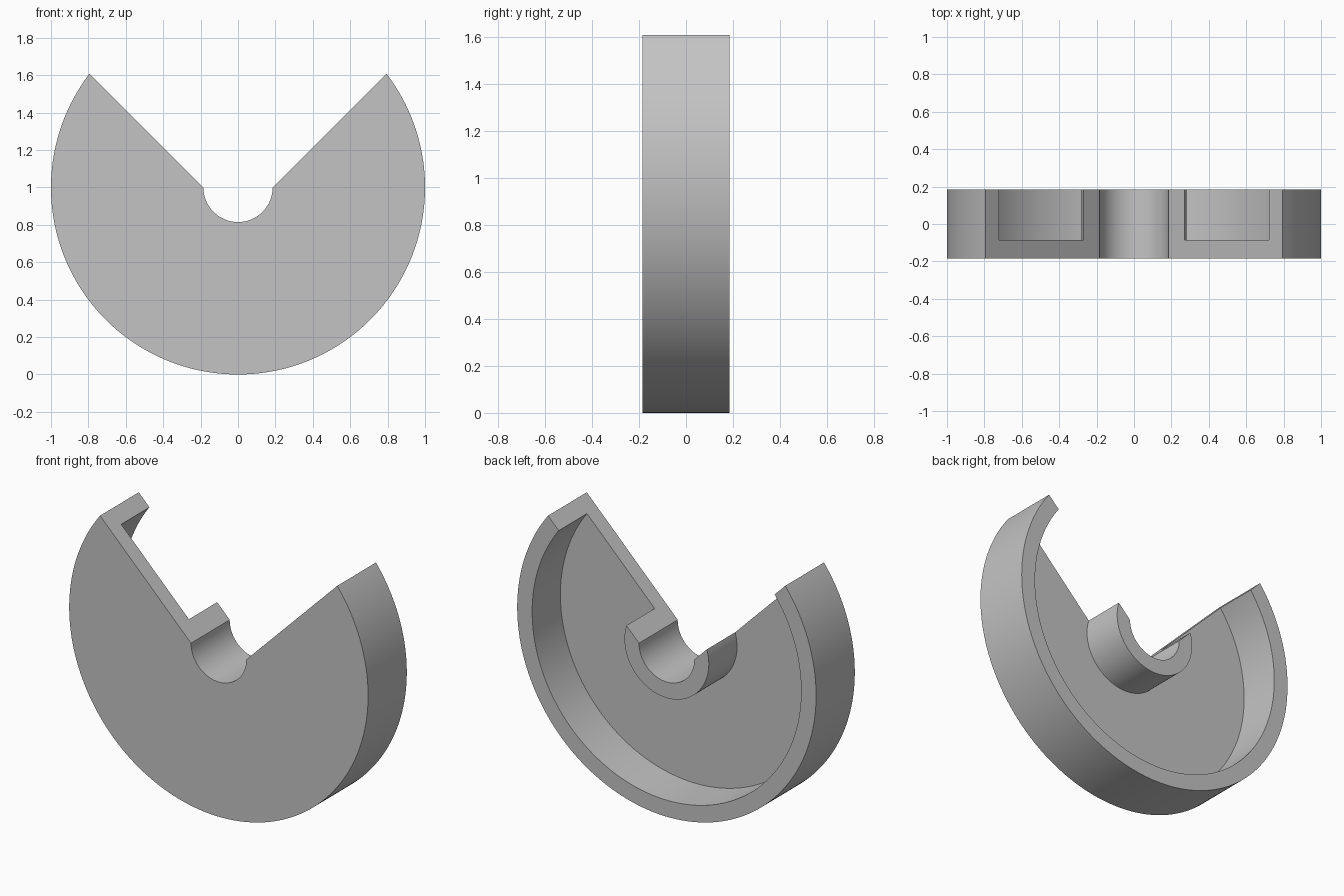
import bpy, bmesh
from math import radians
from mathutils import Vector

cube = bpy.data.objects.get("Cube")
if cube:
    bpy.data.objects.remove(cube, do_unlink=True)

BORE, HUB, RIM, OUTER = 0.185, 0.282, 0.90, 1.0
FRONT, FLOOR, BACK = -0.185, -0.085, 0.185
centre = Vector((0, 0, 1))

# Wheel cross-section: (radius, y) of web, hub and rim
section = [(BORE, FRONT), (OUTER, FRONT), (OUTER, BACK), (RIM, BACK),
           (RIM, FLOOR), (HUB, FLOOR), (HUB, BACK), (BORE, BACK)]

bm = bmesh.new()
verts = [bm.verts.new((0, y, 1 - r)) for r, y in section]
edges = [bm.edges.new((v, verts[i - 1])) for i, v in enumerate(verts)]

# Revolve one half, from the bottom up past the notch
bmesh.ops.spin(bm, geom=verts + edges, cent=centre, axis=(0, -1, 0),
               angle=radians(150), steps=100)

# Cut the slanted notch wall and cap it
cut = bmesh.ops.bisect_plane(bm, geom=bm.verts[:] + bm.edges[:] + bm.faces[:],
                             dist=1e-5, plane_co=(BORE, 0, 1),
                             plane_no=(-1, 0, 1), clear_outer=True)
wall = [e for e in cut["geom_cut"] if isinstance(e, bmesh.types.BMEdge)
        and e.is_valid and e.is_boundary and min(v.co.x for v in e.verts) > 0.1]
bmesh.ops.contextual_create(bm, geom=wall)

# Mirror to the other half
bmesh.ops.mirror(bm, geom=bm.verts[:] + bm.edges[:] + bm.faces[:],
                 axis='X', merge_dist=1e-4)
bmesh.ops.remove_doubles(bm, verts=bm.verts[:], dist=1e-5)
bmesh.ops.recalc_face_normals(bm, faces=bm.faces[:])

mesh = bpy.data.meshes.new("notched_wheel")
bm.to_mesh(mesh)
bm.free()
wheel = bpy.data.objects.new("notched_wheel", mesh)
bpy.context.collection.objects.link(wheel)

# Plain grey finish
grey = bpy.data.materials.new("light_grey")
grey.use_nodes = True
grey.diffuse_color = (0.55, 0.55, 0.55, 1)
grey.node_tree.nodes["Principled BSDF"].inputs["Base Color"].default_value = grey.diffuse_color
mesh.materials.append(grey)

bpy.ops.object.select_all(action='DESELECT')
wheel.select_set(True)
bpy.context.view_layer.objects.active = wheel
bpy.ops.object.shade_smooth_by_angle(angle=radians(30))
